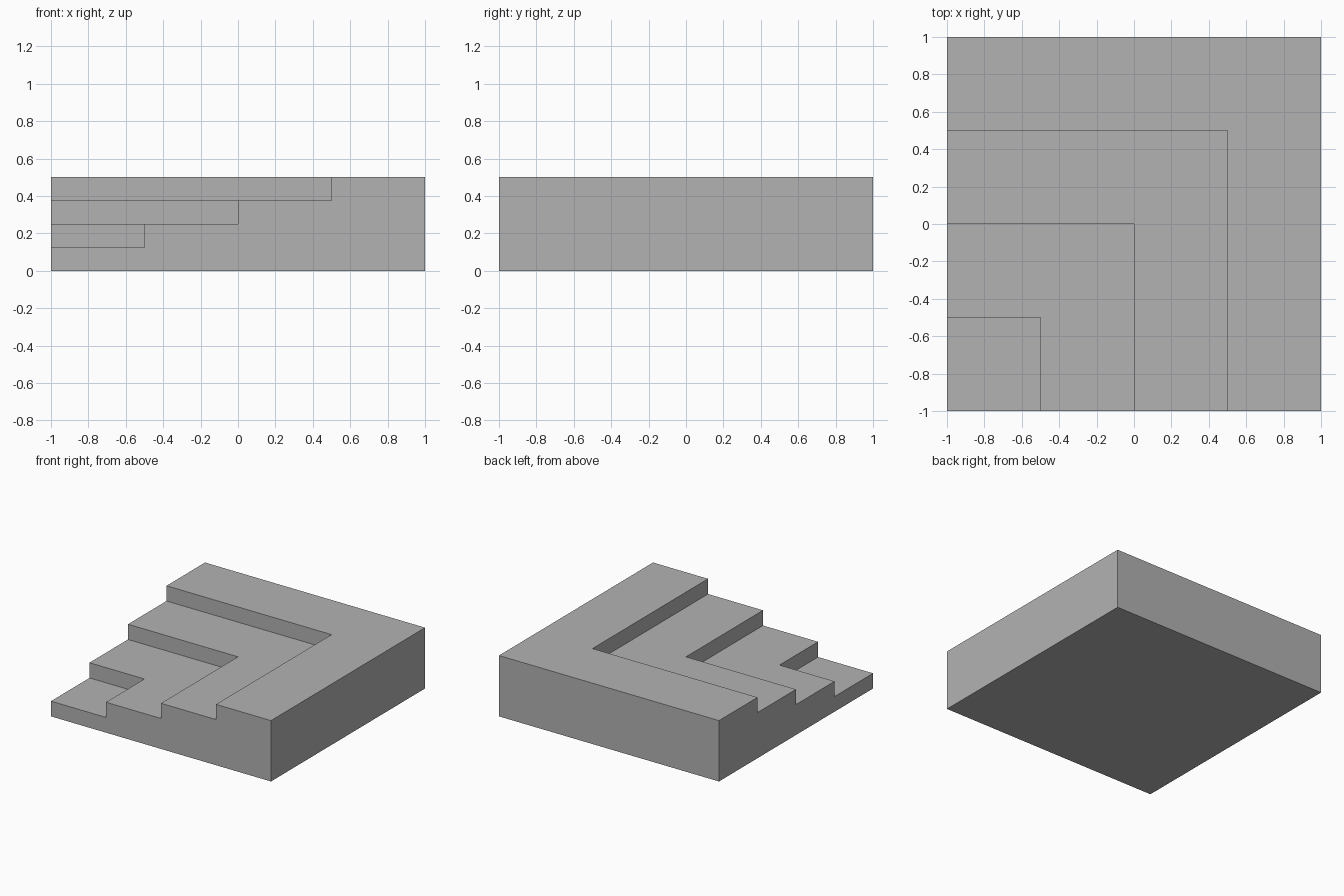
import bpy
import bmesh

cube = bpy.data.objects.get("Cube")
if cube:
    bpy.data.objects.remove(cube, do_unlink=True)

STEPS = 4
HALF = 1.0
TREAD = 2 * HALF / STEPS
RISE = 0.125

# Plain grey material
grey = bpy.data.materials.new("grey")
grey.use_nodes = True
colour = (0.448, 0.448, 0.448, 1)
grey.diffuse_color = colour
grey.node_tree.nodes["Principled BSDF"].inputs["Base Color"].default_value = colour

# Stair profile: distance from the low corner, and height
profile = []
for i in range(STEPS):
    height = (i + 1) * RISE
    profile += [(-HALF + i * TREAD, height), (-HALF + (i + 1) * TREAD, height)]

bm = bmesh.new()
low_corner = bm.verts.new((-HALF, -HALF, RISE))
front, corner, side = [low_corner], [low_corner], [low_corner]
for d, h in profile[1:]:
    front.append(bm.verts.new((d, -HALF, h)))
    corner.append(bm.verts.new((d, d, h)))
    side.append(bm.verts.new((-HALF, d, h)))

# Treads (one square, then L shapes) and the risers between them
bm.faces.new((low_corner, front[1], corner[1], side[1]))
for i in range(1, len(profile) - 1):
    j = i + 1
    if i % 2:
        bm.faces.new((front[i], front[j], corner[j], corner[i]))
        bm.faces.new((corner[i], corner[j], side[j], side[i]))
    else:
        bm.faces.new((front[i], front[j], corner[j], side[j], side[i], corner[i]))

# Base, stepped end walls and plain outer walls
base = [bm.verts.new((x, y, 0)) for x, y in
        ((-HALF, -HALF), (HALF, -HALF), (HALF, HALF), (-HALF, HALF))]
bm.faces.new(base[::-1])
bm.faces.new([base[0], base[1]] + front[::-1])
bm.faces.new([base[3], base[0]] + side)
bm.faces.new((base[1], base[2], corner[-1], front[-1]))
bm.faces.new((base[2], base[3], side[-1], corner[-1]))
bmesh.ops.recalc_face_normals(bm, faces=bm.faces)

mesh = bpy.data.meshes.new("corner_stairs")
bm.to_mesh(mesh)
bm.free()
mesh.materials.append(grey)
stairs = bpy.data.objects.new("corner_stairs", mesh)
bpy.context.collection.objects.link(stairs)
